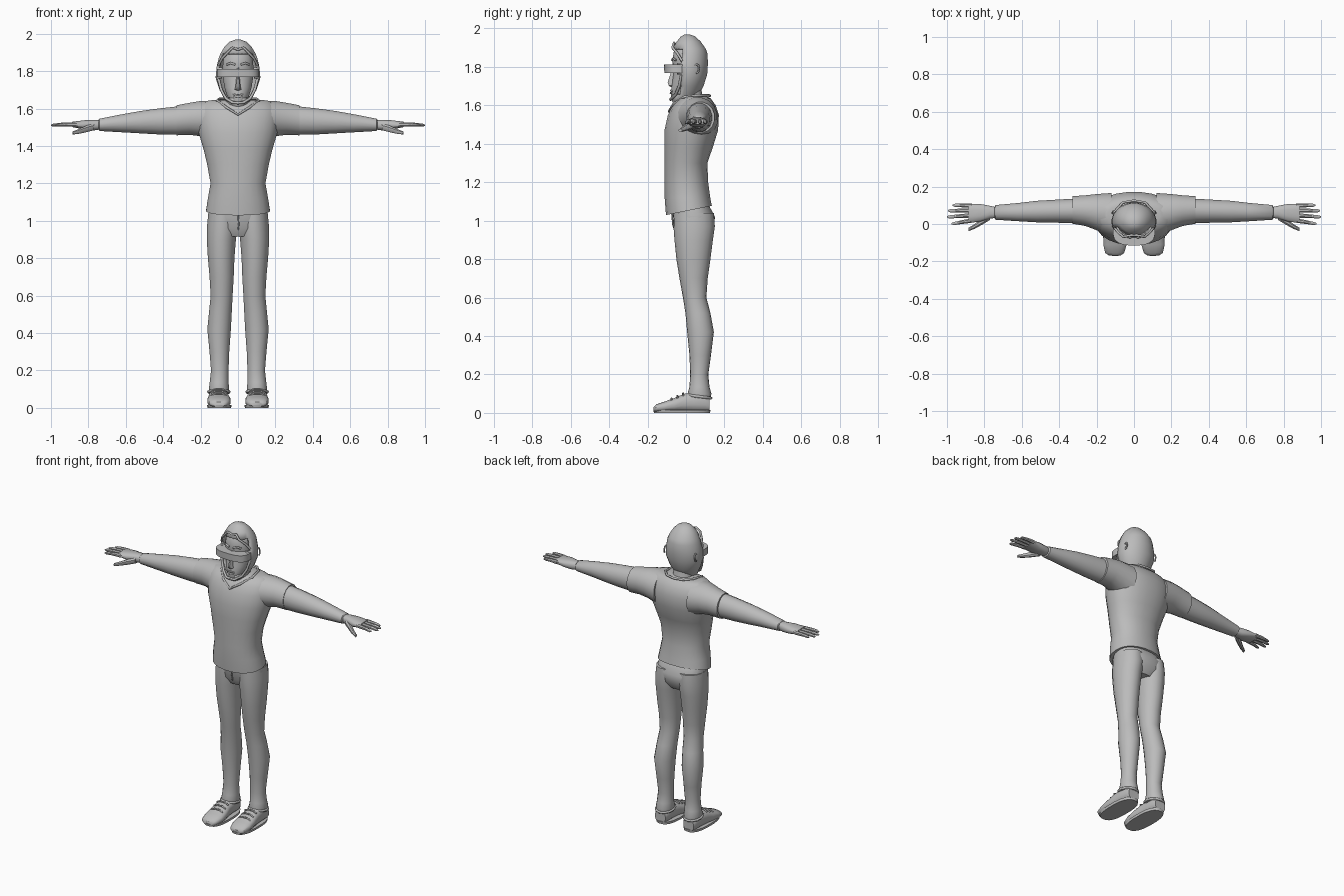
import bpy, bmesh, math
from mathutils import Vector

grey = bpy.data.materials.new("plain_grey")
grey.diffuse_color = (0.5, 0.5, 0.5, 1)
AXES = {"x": (0, 1, 2), "y": (1, 0, 2), "z": (2, 0, 1)}


def add_mirror(ob):
    ob.modifiers.new("mirror", "MIRROR").use_axis = (True, False, False)


def loft(name, axis, rings, n=16, power=2.0, mirror=False, tilt=0.0, cut=None, angle=40):
    """Skin oval rings given as (position, min_a, max_a, min_b, max_b) along an axis."""
    t, a, b = AXES[axis]
    bm = bmesh.new()
    loops = []
    for i, (pos, a0, a1, b0, b1) in enumerate(rings):
        loop = []
        for k in range(n):
            ang = 2 * math.pi * (k + 0.5) / n
            c, s = math.cos(ang), math.sin(ang)
            p = Vector((0, 0, 0))
            p[a] = (a0 + a1) / 2 + (a1 - a0) / 2 * math.copysign(abs(c) ** (2 / power), c)
            p[b] = (b0 + b1) / 2 + (b1 - b0) / 2 * math.copysign(abs(s) ** (2 / power), s)
            p[t] = pos
            if i == 0:
                p.z += tilt * p.y
            loop.append(bm.verts.new(p))
        loops.append(loop)
    for l0, l1 in zip(loops, loops[1:]):
        for k in range(n):
            bm.faces.new((l0[k], l0[(k + 1) % n], l1[(k + 1) % n], l1[k]))
    bm.faces.new(loops[0])
    bm.faces.new(loops[-1])
    bmesh.ops.recalc_face_normals(bm, faces=bm.faces)
    if cut:
        gone = [f for f in bm.faces if cut(f.calc_center_median())]
        bmesh.ops.delete(bm, geom=gone, context="FACES")
    me = bpy.data.meshes.new(name)
    bm.to_mesh(me)
    bm.free()
    me.materials.append(grey)
    me.shade_smooth()
    me.set_sharp_from_angle(angle=math.radians(angle))
    ob = bpy.data.objects.new(name, me)
    bpy.context.collection.objects.link(ob)
    if mirror:
        add_mirror(ob)
    return ob


def tube(name, points, radius, cyclic=False, mirror=False):
    cu = bpy.data.curves.new(name, "CURVE")
    cu.dimensions = "3D"
    cu.bevel_depth = radius
    cu.bevel_resolution = 1
    cu.use_fill_caps = True
    sp = cu.splines.new("POLY")
    sp.points.add(len(points) - 1)
    for q, p in zip(sp.points, points):
        q.co = (*p, 1)
    sp.use_cyclic_u = cyclic
    cu.materials.append(grey)
    ob = bpy.data.objects.new(name, cu)
    bpy.context.collection.objects.link(ob)
    if mirror:
        add_mirror(ob)


def even(rows):
    """Rows of (z, half width, min y, max y) centred on x = 0."""
    return [(z, -w, w, y0, y1) for z, w, y0, y1 in rows]


# Shirt body with a hem that rises toward the back
loft("shirt", "z", even([
    (1.05, .172, -.105, .135), (1.12, .162, -.112, .127), (1.2, .148, -.113, .116),
    (1.3, .166, -.113, .112), (1.38, .185, -.114, .14), (1.47, .212, -.113, .168),
    (1.55, .222, -.095, .172), (1.6, .215, -.07, .155), (1.635, .185, -.04, .13),
    (1.645, .14, -.01, .11)]), n=24, power=2.2, tilt=0.2)
# V-shaped collar
half = [(.06, -.066, 1.605), (.112, -.01, 1.643), (.1, .07, 1.652), (.06, .115, 1.652)]
tube("collar", [(0, -.088, 1.568)] + half + [(0, .125, 1.65)] +
     [(-x, y, z) for x, y, z in reversed(half)], .007, cyclic=True)
loft("neck", "z", even([(1.6, .075, -.035, .1), (1.64, .062, -.025, .085), (1.72, .06, -.03, .08)]))

# Arms, with the short sleeve layer standing proud of the long one
loft("sleeve", "x", [
    (.12, -.07, .168, 1.42, 1.645), (.2, -.035, .162, 1.45, 1.642),
    (.26, -.012, .155, 1.458, 1.632), (.33, 0, .15, 1.455, 1.618)], mirror=True)
loft("arm", "x", [
    (.3, .002, .138, 1.458, 1.615), (.42, .006, .131, 1.46, 1.602),
    (.52, .008, .125, 1.466, 1.588), (.62, .014, .113, 1.472, 1.57),
    (.74, .022, .102, 1.479, 1.546), (.745, .03, .094, 1.486, 1.54)], mirror=True)
# Hands
loft("palm", "x", [
    (.735, .032, .09, 1.488, 1.538), (.77, .028, .098, 1.482, 1.54),
    (.82, .012, .108, 1.487, 1.538), (.885, .004, .11, 1.5, 1.53)],
    n=12, power=2.5, mirror=True)
for name, y0, y1, tip in [("little_finger", .099, .1, .97), ("ring_finger", .073, .071, .995),
                          ("middle_finger", .046, .038, 1.0), ("index_finger", .018, .002, .975)]:
    mid, ym = (.87 + tip) / 2, (y0 + y1) / 2
    loft(name, "x", [(.87, y0 - .013, y0 + .013, 1.501, 1.528),
                     (mid, ym - .011, ym + .011, 1.504, 1.526),
                     (tip - .012, y1 - .009, y1 + .009, 1.503, 1.52),
                     (tip, y1 - .004, y1 + .004, 1.506, 1.514)], n=8, mirror=True)
loft("thumb", "x", [(.77, .02, .06, 1.482, 1.522), (.81, -.004, .033, 1.472, 1.51),
                    (.85, -.026, .003, 1.464, 1.492), (.885, -.039, -.02, 1.46, 1.478)],
     n=8, mirror=True)

# Trousers
loft("trouser_hips", "z", even([
    (.915, .09, -.035, .115), (.96, .155, -.06, .145), (1.02, .163, -.068, .152),
    (1.08, .15, -.08, .12)]), n=20, power=2.4)
loft("trouser_leg", "z", [
    (.075, .052, .152, .012, .128), (.1, .046, .157, .008, .132),
    (.135, .05, .152, .018, .122), (.2, .05, .145, .022, .116),
    (.3, .046, .153, .018, .13), (.42, .037, .165, .006, .145),
    (.52, .032, .155, -.003, .127), (.6, .028, .147, -.016, .106),
    (.7, .022, .153, -.034, .113), (.8, .018, .162, -.05, .127),
    (.9, .01, .168, -.06, .14), (.97, 0, .167, -.065, .15),
    (1.04, .004, .16, -.065, .145)], n=18, mirror=True)
tube("fly_seam", [(0, -.073, 1.035), (.004, -.068, .98), (0, -.058, .95)], .004)

# Shoes
loft("shoe", "y", [
    (-.168, .07, .135, .006, .03), (-.155, .052, .155, .004, .045),
    (-.11, .038, .165, .004, .06), (-.06, .04, .163, .004, .078),
    (-.01, .05, .157, .004, .1), (.04, .054, .153, .004, .108),
    (.1, .056, .15, .004, .105), (.122, .065, .142, .006, .08)],
    n=16, power=2.5, mirror=True)
loft("shoe_sole", "z", [(0, .036, .164, -.168, .126), (.016, .034, .167, -.172, .129)],
     n=20, power=2.6, mirror=True)
for i in range(3):
    y, z = -.075 + .03 * i, .073 + .013 * i
    tube("shoe_lace_%d" % (i + 1), [(.06, y, z - .008), (.085, y, z + .003),
                                    (.12, y, z + .003), (.145, y, z - .008)], .005, mirror=True)
tube("shoe_collar", [(.102 + .055 * math.cos(k * math.pi / 6), .068 + .062 * math.sin(k * math.pi / 6),
                      .085 - .008 * math.sin(k * math.pi / 6)) for k in range(12)],
     .008, cyclic=True, mirror=True)

# Face inside the helmet
loft("face", "z", even([
    (1.615, .025, -.07, 0), (1.635, .042, -.077, .03), (1.67, .06, -.079, .05),
    (1.71, .073, -.074, .07), (1.76, .081, -.066, .08), (1.8, .083, -.064, .085),
    (1.83, .083, -.073, .085), (1.88, .077, -.064, .08), (1.92, .055, -.045, .06)]), n=20)
loft("nose", "z", even([(1.696, .008, -.082, -.05), (1.703, .019, -.092, -.05),
                        (1.72, .014, -.097, -.05), (1.77, .009, -.08, -.05),
                        (1.82, .008, -.07, -.05)]), n=8)
tube("upper_lip", [(-.027, -.069, 1.672), (-.01, -.078, 1.677), (.01, -.078, 1.677), (.027, -.069, 1.672)], .005)
tube("lower_lip", [(-.022, -.071, 1.667), (0, -.079, 1.663), (.022, -.071, 1.667)], .006)
tube("eyebrow", [(.015, -.073, 1.835), (.04, -.066, 1.843), (.06, -.052, 1.834)], .006, mirror=True)

# Helmet shell with an open front
shell = loft("helmet_shell", "z", even([
    (1.603, .042, -.056, .01), (1.625, .06, -.068, .04), (1.655, .075, -.076, .068),
    (1.7, .1, -.08, .092), (1.76, .12, -.084, .111), (1.82, .116, -.086, .115),
    (1.87, .104, -.078, .112), (1.895, .094, -.07, .103), (1.93, .073, -.05, .078),
    (1.957, .045, -.028, .05), (1.968, .015, -.008, .022)]), n=24,
    cut=lambda c: c.y < -.022 and 1.645 < c.z < 1.89 and abs(c.x) < .1)
solid = shell.modifiers.new("thickness", "SOLIDIFY")
solid.thickness = .012
# Helmet fittings
loft("visor_bar", "z", even([(1.768, .113, -.113, .03), (1.812, .112, -.115, .03)]),
     n=24, power=2.7)
tube("brow_rim", [(.105, -.02, 1.83), (.084, -.045, 1.87), (.055, -.07, 1.9), (.03, -.062, 1.925),
                  (.0, -.06, 1.915)], .007, mirror=True)
tube("cheek_rim", [(.105, -.024, 1.76), (.09, -.036, 1.7), (.066, -.054, 1.655), (.03, -.078, 1.632),
                   (0, -.08, 1.63)], .008, mirror=True)
tube("ear_hole_rim", [(.116 - .002 * k, .055 + .013 * math.cos(a), 1.79 + .024 * math.sin(a))
                      for k, a in enumerate([-1.6, -.8, 0, .8, 1.6, 2.4])], .005, mirror=True)
